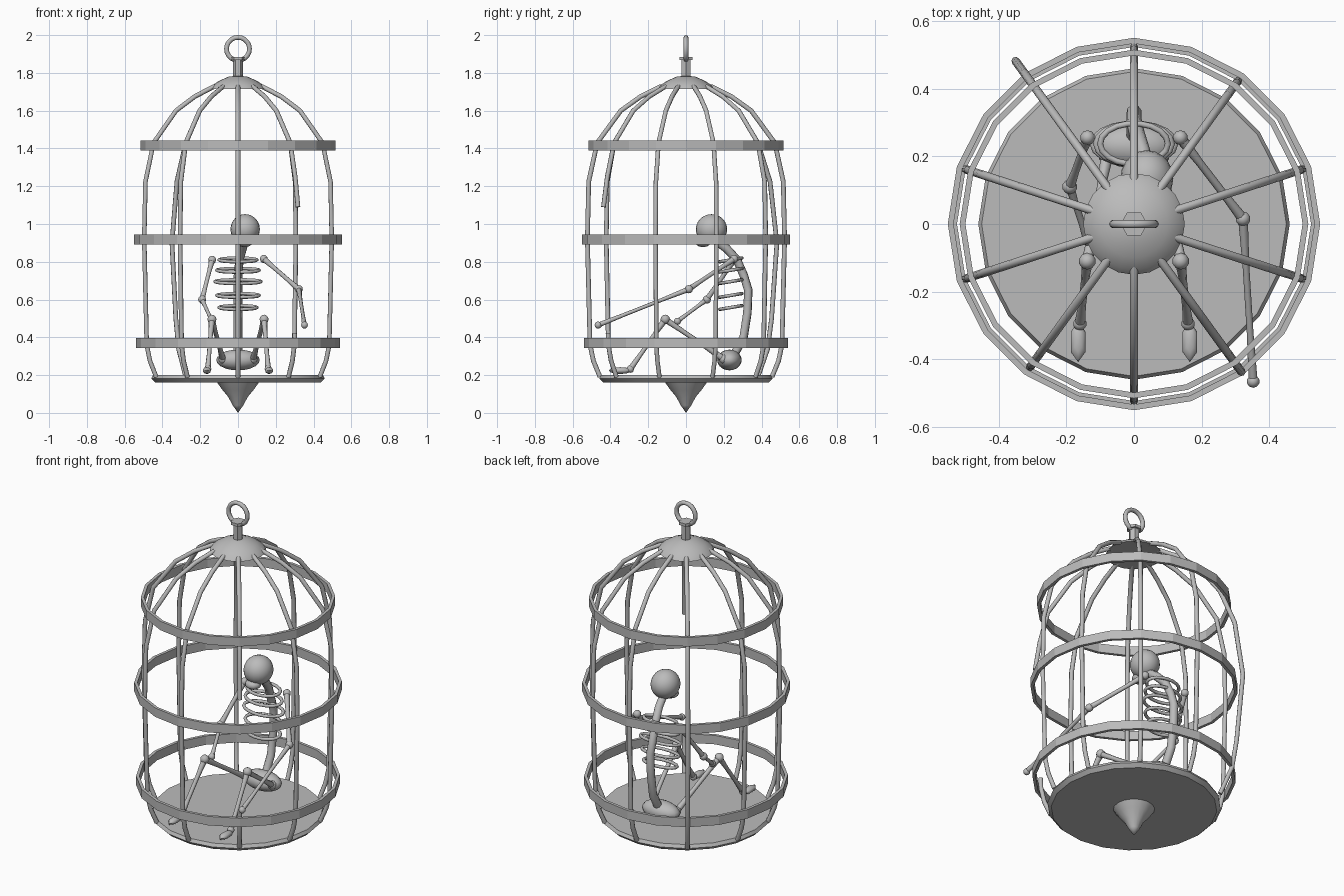
import bpy, bmesh
from math import sin, cos, pi, radians
from mathutils import Vector

cube = bpy.data.objects.get("Cube")
if cube:
    bpy.data.objects.remove(cube, do_unlink=True)

grey = bpy.data.materials.new("iron_grey")
grey.use_nodes = True
COLOUR = (0.5, 0.5, 0.5, 1)
grey.diffuse_color = COLOUR
grey.node_tree.nodes["Principled BSDF"].inputs["Base Color"].default_value = COLOUR


def finish(name, mesh, angle=50):
    mesh.materials.clear()
    mesh.materials.append(grey)
    mesh.polygons.foreach_set("use_smooth", [True] * len(mesh.polygons))
    mesh.set_sharp_from_angle(angle=radians(angle))
    obj = bpy.data.objects.new(name, mesh)
    bpy.context.scene.collection.objects.link(obj)
    return obj


def from_bmesh(name, bm, angle=50):
    bmesh.ops.recalc_face_normals(bm, faces=bm.faces)
    mesh = bpy.data.meshes.new(name)
    bm.to_mesh(mesh)
    bm.free()
    return finish(name, mesh, angle)


def lathe(name, profile, sides, angle=50, closed=False):
    """Spin (radius, z) points around the z axis."""
    bm = bmesh.new()
    verts = [bm.verts.new((r, 0, z)) for r, z in profile]
    pairs = list(zip(verts, verts[1:]))
    if closed:
        pairs.append((verts[-1], verts[0]))
    edges = [bm.edges.new(p) for p in pairs]
    bmesh.ops.spin(bm, geom=verts + edges, cent=(0, 0, 0), axis=(0, 0, 1),
                   angle=2 * pi, steps=sides, use_duplicate=False)
    bmesh.ops.remove_doubles(bm, verts=bm.verts, dist=0.0005)
    return from_bmesh(name, bm, angle)


def tube(name, points, radius, cyclic=False, sizes=None):
    """Round rod along a list of points."""
    curve = bpy.data.curves.new(name, 'CURVE')
    curve.dimensions = '3D'
    curve.bevel_depth = radius
    curve.bevel_resolution = 2
    curve.use_fill_caps = True
    spline = curve.splines.new('POLY')
    spline.points.add(len(points) - 1)
    for i, p in enumerate(points):
        spline.points[i].co = (*p, 1)
        spline.points[i].radius = sizes[i] if sizes else 1
    spline.use_cyclic_u = cyclic
    temp = bpy.data.objects.new(name + "_path", curve)
    bpy.context.scene.collection.objects.link(temp)
    graph = bpy.context.evaluated_depsgraph_get()
    mesh = bpy.data.meshes.new_from_object(temp.evaluated_get(graph))
    bpy.data.objects.remove(temp, do_unlink=True)
    return finish(name, mesh)


def ball(name, centre, size, sides=16, rings=10):
    bm = bmesh.new()
    bmesh.ops.create_uvsphere(bm, u_segments=sides, v_segments=rings, radius=1)
    for v in bm.verts:
        v.co = Vector(centre) + v.co * Vector(size)
    return from_bmesh(name, bm)


def bone(name, a, b, radius, knob):
    """Shaft that narrows in the middle, with a knob at each end."""
    a, b = Vector(a), Vector(b)
    tube(name, [a, a.lerp(b, 0.3), a.lerp(b, 0.7), b], radius,
         sizes=[1.3, 0.9, 0.9, 1.2])
    for end, p in (("upper", a), ("lower", b)):
        ball(f"{name}_{end}_knob", p, (knob,) * 3, 10, 6)


# Floor plate, hanging point and cap
lathe("floor_plate", [(0, 0.2), (0.45, 0.2), (0.46, 0.182), (0.44, 0.162), (0, 0.162)], 20, 30)
lathe("bottom_point", [(0, 0.165), (0.11, 0.16), (0.085, 0.125), (0.052, 0.085),
                       (0.028, 0.04), (0, 0)], 16)
lathe("top_cap", [(0, 1.785), (0.05, 1.78), (0.1, 1.758), (0.135, 1.735),
                  (0.15, 1.715), (0, 1.725)], 20)
lathe("cap_stem", [(0, 1.77), (0.027, 1.77), (0.027, 1.868), (0.04, 1.868),
                   (0.04, 1.884), (0, 1.884)], 6, 30)
loop = [(0.061 * cos(t * pi / 10), 0, 1.927 + 0.061 * sin(t * pi / 10)) for t in range(20)]
tube("hanging_ring", loop, 0.0125, cyclic=True)

# Flat hoops
for name, r, z in (("upper_hoop", 0.515, 1.415), ("middle_hoop", 0.55, 0.918),
                   ("lower_hoop", 0.54, 0.37)):
    h = 0.026
    lathe(name, [(r, z - h), (r, z + h), (r - 0.017, z + h), (r - 0.017, z - h)],
          20, 15, closed=True)

# Cage bars, one bulging outwards and one snapped
roof = [(0.09, 1.735), (0.14, 1.725), (0.24, 1.675), (0.345, 1.6), (0.47, 1.43)]
straight = roof + [(0.515, 1.225), (0.522, 0.92), (0.508, 0.36), (0.49, 0.275), (0.455, 0.19)]
bulging = roof + [(0.55, 1.225), (0.595, 0.9), (0.56, 0.5), (0.535, 0.34), (0.47, 0.19)]
snapped = roof + [(0.515, 1.25), (0.54, 1.09)]
stub = [(0.51, 0.42)] + straight[-3:]


def bar(name, profile, degrees):
    a = radians(degrees)
    tube(name, [(r * cos(a), r * sin(a), z) for r, z in profile], 0.0125)


for i in range(10):
    angle = 18 + 36 * i
    if angle == 126:
        bar("bulging_bar", bulging, angle)
    elif angle == 306:
        bar("snapped_bar", snapped, angle)
        bar("snapped_bar_stub", stub, angle)
    else:
        bar(f"cage_bar_{i}", straight, angle)

# Skull, jaw and spine
ball("skull", (0.038, 0.135, 0.972), (0.078, 0.083, 0.08), 20, 12)
ball("jaw", (0.035, 0.09, 0.905), (0.045, 0.042, 0.028), 10, 6)
spine = [(0.036, 0.16, 0.91), (0.025, 0.215, 0.87), (0.008, 0.27, 0.81), (0, 0.305, 0.73),
         (0, 0.33, 0.65), (0, 0.325, 0.53), (0, 0.305, 0.4), (0, 0.25, 0.3)]
tube("spine", spine, 0.023)

# Ribs, dipping a little at the front
for i, (z, w) in enumerate(((0.81, 0.1), (0.755, 0.112), (0.695, 0.122), (0.622, 0.112), (0.558, 0.1))):
    ring = [(w * cos(t * pi / 9), 0.237 + 0.06 * sin(t * pi / 9),
             z + 0.01 * sin(t * pi / 9)) for t in range(18)]
    tube(f"rib_{i + 1}", ring, 0.009, cyclic=True)

# Pelvis
ball("pelvis", (0, 0.23, 0.28), (0.115, 0.065, 0.055))

# Legs, mirrored
for side, s in (("right", -1), ("left", 1)):
    hip, knee, ankle = (s * 0.08, 0.2, 0.285), (s * 0.138, -0.11, 0.495), (s * 0.16, -0.295, 0.232)
    bone(f"{side}_thigh", hip, knee, 0.014, 0.025)
    bone(f"{side}_shin", knee, ankle, 0.013, 0.02)
    ball(f"{side}_foot", (s * 0.165, -0.348, 0.224), (0.025, 0.06, 0.018), 6, 6)

# Arms: the right rests on a knee, the left reaches out through the gap
arms = {"right": [(-0.137, 0.255, 0.81), (-0.19, 0.11, 0.6), (-0.138, -0.045, 0.485)],
        "left": [(0.137, 0.255, 0.815), (0.322, 0.015, 0.655), (0.352, -0.465, 0.465)]}
for side, (shoulder, elbow, hand) in arms.items():
    bone(f"{side}_upper_arm", shoulder, elbow, 0.013, 0.022)
    bone(f"{side}_forearm", elbow, hand, 0.011, 0.019)
